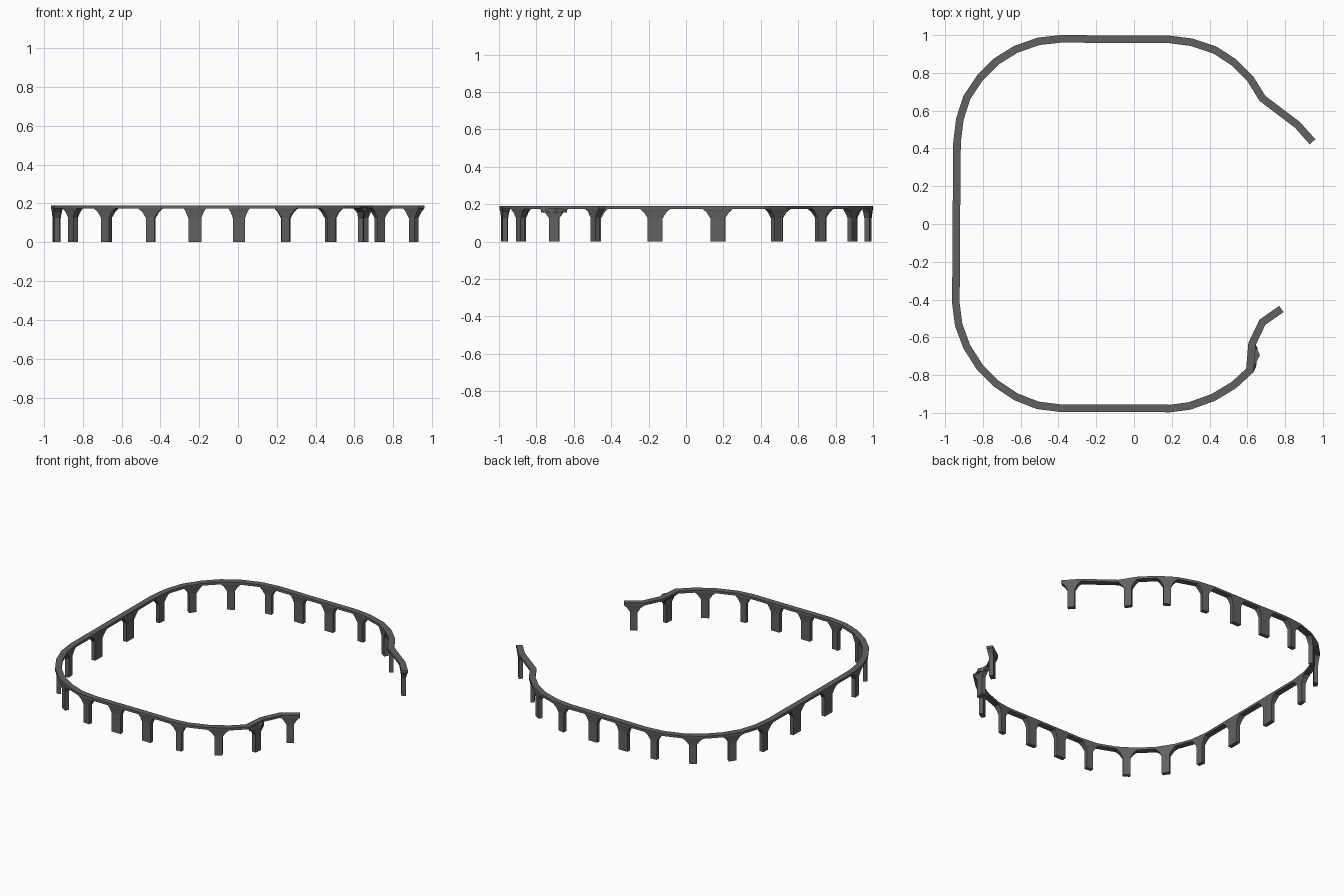
import bpy, bmesh
from mathutils import Vector

if "Cube" in bpy.data.objects:
    bpy.data.objects.remove(bpy.data.objects["Cube"])

# Centreline of the elevated track; each even-numbered segment sits on a pillar
PATH = [(.945, .435), (.865, .525), (.68, .665), (.615, .77), (.53, .855), (.43, .92),
        (.305, .962), (.19, .977), (.06, .977), (-.05, .977), (-.165, .977), (-.28, .98),
        (-.39, .98), (-.505, .967), (-.625, .925), (-.73, .86), (-.815, .775), (-.885, .67),
        (-.922, .555), (-.937, .43), (-.938, .25), (-.94, .09), (-.941, -.085), (-.942, -.245),
        (-.943, -.42), (-.928, -.535), (-.885, -.65), (-.815, -.76), (-.73, -.845),
        (-.625, -.915), (-.51, -.96), (-.39, -.975), (-.28, -.975), (-.165, -.975),
        (-.05, -.975), (.06, -.975), (.19, -.977), (.295, -.963), (.42, -.918), (.53, -.852),
        (.613, -.775), (.625, -.635), (.68, -.52), (.78, -.45)]
PTS = [Vector((x, y, 0)) for x, y in PATH]
TOP, UNDER, KNEE = .19, .174, .125
HALF, SHAFT = .02, .0135
STRAIGHT = {8, 10, 20, 22, 32, 34}   # segments carrying the wider pillars
KINK = 40
UP = Vector((0, 0, 1))

grey = bpy.data.materials.new("dark_concrete")
grey.diffuse_color = (.12, .12, .12, 1)
grey.use_nodes = True
grey.node_tree.nodes["Principled BSDF"].inputs["Base Color"].default_value = grey.diffuse_color


def seg_normal(i):
    return UP.cross((PTS[i + 1] - PTS[i]).normalized())


def mitre(i):
    a = seg_normal(max(i - 1, 0))
    b = seg_normal(min(i, len(PTS) - 2))
    m = (a + b).normalized()
    return m / m.dot(a)


def loft(name, rings):
    """Closed solid through a list of equal-sized point rings."""
    bm = bmesh.new()
    loops = [[bm.verts.new(p) for p in r] for r in rings]
    n = len(loops[0])
    for a, b in zip(loops, loops[1:]):
        for k in range(n):
            bm.faces.new((a[k], a[(k + 1) % n], b[(k + 1) % n], b[k]))
    bm.faces.new(loops[0])
    bm.faces.new(loops[-1])
    bmesh.ops.recalc_face_normals(bm, faces=bm.faces)
    me = bpy.data.meshes.new(name)
    bm.to_mesh(me)
    bm.free()
    me.materials.append(grey)
    ob = bpy.data.objects.new(name, me)
    bpy.context.collection.objects.link(ob)
    return ob


# Continuous track beam
loft("track_beam", [[p + mitre(i) * s * HALF + UP * z
                     for s, z in ((-1, UNDER), (1, UNDER), (1, TOP), (-1, TOP))]
                    for i, p in enumerate(PTS)])

# Pillars: straight shaft with an arched flare up to the beam
for i in range(0, len(PTS) - 1, 2):
    p, q, n = PTS[i], PTS[i + 1], seg_normal(i)
    inset = .25 if i in STRAIGHT else .31
    if i in (8, 10, 32, 34):
        inset = .21
    bulge = Vector((.015, 0, 0)) if i == KINK else Vector()   # leans outward at the kink

    def shaft_ring(t, z, w):
        a, b = p.lerp(q, t) + bulge, p.lerp(q, 1 - t) + bulge
        return [v + n * s * w + UP * z for v, s in ((a, -1), (a, 1), (b, 1), (b, -1))]
    cap = [v + m * s * HALF + UP * UNDER
           for v, m, s in ((p, mitre(i), -1), (p, mitre(i), 1),
                           (q, mitre(i + 1), 1), (q, mitre(i + 1), -1))]
    loft(f"pillar_{i // 2 + 1}", [shaft_ring(inset, 0, SHAFT), shaft_ring(inset, KNEE, SHAFT),
                                  shaft_ring(inset * .5, .156, .017), cap])

# Protruding bracket under the beam at the kink
tri = [Vector((.638, -.635, 0)), Vector((.667, -.695, 0)), Vector((.625, -.775, 0))]
loft("kink_bracket", [[v + UP * z for v in tri] for z in (.155, .18)])
